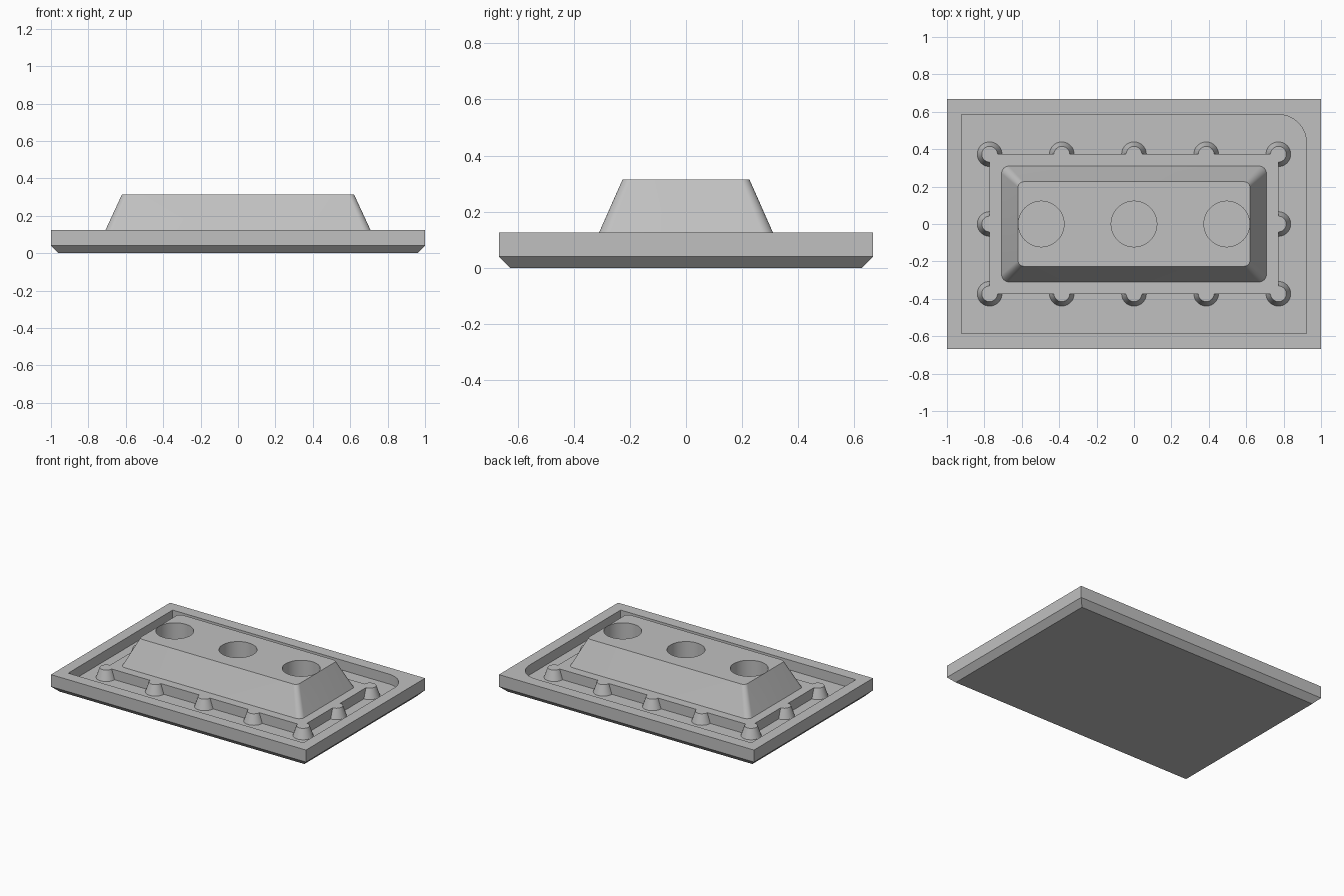
import bpy, bmesh, math

cube = bpy.data.objects.get("Cube")
if cube:
    bpy.data.objects.remove(cube, do_unlink=True)

grey = bpy.data.materials.new("plain grey")
grey.use_nodes = True
COLOUR = (0.53, 0.53, 0.53, 1)
grey.diffuse_color = COLOUR
grey.node_tree.nodes["Principled BSDF"].inputs["Base Color"].default_value = COLOUR

RIM, FLOOR, TOP = 0.125, 0.055, 0.315


def outline(hx, hy, radii=(0, 0, 0, 0), steps=10):
    """Rectangle outline, counter-clockwise from the +x +y corner."""
    points = []
    for i, (sx, sy) in enumerate(((1, 1), (-1, 1), (-1, -1), (1, -1))):
        r = radii[i]
        for k in range(steps + 1 if r else 1):
            a = math.pi / 2 * (i + k / steps)
            cx, cy = sx * (hx - r), sy * (hy - r)
            points.append((cx + r * math.cos(a), cy + r * math.sin(a)))
    return points


def circle(x, y, r, n=40):
    return [(x + r * math.cos(math.tau * k / n), y + r * math.sin(math.tau * k / n))
            for k in range(n)]


def loft(name, layers):
    """Closed solid through (z, outline) layers."""
    bm = bmesh.new()
    rings = [[bm.verts.new((x, y, z)) for x, y in pts] for z, pts in layers]
    for low, high in zip(rings, rings[1:]):
        n = len(low)
        for k in range(n):
            j = (k + 1) % n
            bm.faces.new((low[k], low[j], high[j], high[k]))
    bm.faces.new(rings[0][::-1])
    bm.faces.new(rings[-1])
    mesh = bpy.data.meshes.new(name)
    bm.to_mesh(mesh)
    bm.free()
    mesh.materials.append(grey)
    obj = bpy.data.objects.new(name, mesh)
    bpy.context.collection.objects.link(obj)
    return obj


def select(obj):
    bpy.ops.object.select_all(action='DESELECT')
    obj.select_set(True)
    bpy.context.view_layer.objects.active = obj


def combine(obj, tool, operation):
    """Apply a boolean and remove the tool object."""
    select(obj)
    mod = obj.modifiers.new("cut", 'BOOLEAN')
    mod.object, mod.operation, mod.solver = tool, operation, 'EXACT'
    bpy.ops.object.modifier_apply(modifier=mod.name)
    bpy.data.objects.remove(tool, do_unlink=True)


# Tray with a chamfered underside and a recess with one rounded corner
tray = loft("tray", [(0, outline(0.96, 0.627)), (0.04, outline(1, 0.667)),
                     (RIM, outline(1, 0.667))])
recess = outline(0.922, 0.585, (0.15, 0, 0, 0))
combine(tray, loft("recess_cutter", [(FLOOR, recess), (RIM + 0.1, recess)]), 'DIFFERENCE')

# Raised platform ringed by tapered posts
IX, IY = 0.772, 0.373
island = outline(IX, IY)
platform = loft("platform", [(FLOOR, island), (RIM, island)])
spots = [(x, s * IY) for s in (-1, 1) for x in (-IX, -IX / 2, 0, IX / 2, IX)]
spots += [(-IX, 0), (IX, 0)]
for x, y in spots:
    post = loft("post", [(FLOOR, circle(x, y, 0.066)), (RIM, circle(x, y, 0.042))])
    combine(platform, post, 'UNION')

# Tapered block with three round holes
block = loft("tapered_block", [(RIM, outline(0.708, 0.31, (0.04,) * 4)),
                               (TOP, outline(0.62, 0.226, (0.03,) * 4))])
for x in (-0.496, 0, 0.496):
    hole = circle(x, 0, 0.122, 64)
    combine(block, loft("hole_cutter", [(RIM - 0.1, hole), (TOP + 0.1, hole)]), 'DIFFERENCE')

for obj in (tray, platform, block):
    select(obj)
    bpy.ops.object.shade_smooth_by_angle(angle=math.radians(30))
